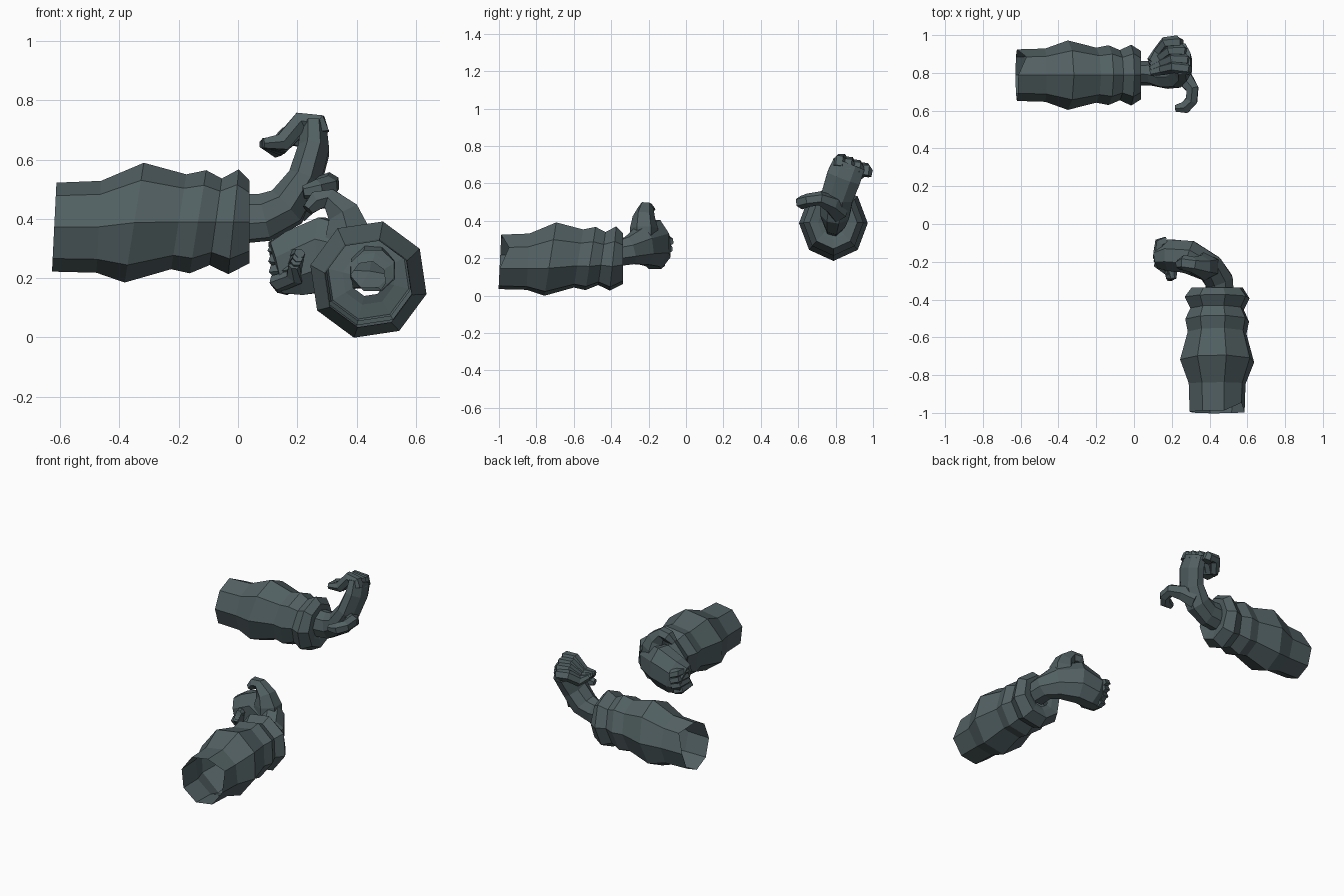
import bpy, bmesh, math
from mathutils import Vector, Matrix

if "Cube" in bpy.data.objects:
    bpy.data.objects.remove(bpy.data.objects["Cube"])

slate = bpy.data.materials.new("dark_slate")
slate.diffuse_color = (0.085, 0.118, 0.124, 1)
slate.use_nodes = True
slate.node_tree.nodes["Principled BSDF"].inputs["Base Color"].default_value = slate.diffuse_color


def loft(name, rings, mat, caps=(True, True)):
    """Skin a list of equal-length vertex rings into one flat-shaded object."""
    bm = bmesh.new()
    rows = [[bm.verts.new(mat @ p) for p in ring] for ring in rings]
    n = len(rows[0])
    for lo, hi in zip(rows, rows[1:]):
        for i in range(n):
            j = (i + 1) % n
            bm.faces.new((lo[i], lo[j], hi[j], hi[i]))
    for row, cap in zip((rows[0], rows[-1]), caps):
        if cap:
            bm.faces.new(row)
    bmesh.ops.recalc_face_normals(bm, faces=bm.faces)
    mesh = bpy.data.meshes.new(name)
    bm.to_mesh(mesh)
    bm.free()
    mesh.materials.append(slate)
    obj = bpy.data.objects.new(name, mesh)
    bpy.context.collection.objects.link(obj)


def tube(name, path, radii, mat, ref, sides=6, caps=(True, True)):
    """Tube along a path; each radius is (thickness, width along ref)."""
    pts = [Vector(p) for p in path]
    rings = []
    for k, p in enumerate(pts):
        tan = (pts[min(k + 1, len(pts) - 1)] - pts[max(k - 1, 0)]).normalized()
        side = Vector(ref)
        side = (side - tan * side.dot(tan)).normalized()
        nor = tan.cross(side)
        rn, rw = radii[k]
        angs = [2 * math.pi * (i + 0.5) / sides for i in range(sides)]
        rings.append([p + nor * rn * math.cos(a) + side * rw * math.sin(a) for a in angs])
    loft(name, rings, mat, caps)


# Sleeve profile: distance along the arm, radius, slant, sag
SLEEVE = [(-0.62, 0.150, 0.05, 0.018), (-0.47, 0.155, 0.05, 0.017), (-0.35, 0.202, 0.16, 0.003),
          (-0.20, 0.160, 0.16, 0), (-0.135, 0.174, 0.16, 0), (-0.075, 0.146, 0.14, 0),
          (-0.015, 0.177, 0.1, 0), (0.038, 0.140, 0, 0), (0.03, 0.09, 0, 0), (0.02, 0.06, 0, 0)]


def sleeve(name, mat, notch, squash):
    up = mat.to_3x3().inverted() @ Vector((0, 0, 1))
    rings = []
    for k, (x, r, slant, sag) in enumerate(SLEEVE):
        ring = []
        for i in range(8):
            a = math.pi * i / 4
            p = Vector((0, squash * r * math.cos(a), r * math.sin(a)))
            p.x = x + slant * p.dot(up)
            p -= up * sag
            if k == 0 and i == notch:
                p.x += 0.045      # worn notch in the open rim
            ring.append(p)
        rings.append(ring)
    loft(name, rings, mat, caps=(False, False))


def fingers(prefix, mat):
    # Four curled fingers whose tips converge, little finger set back
    for i in range(4):
        u = i / 3
        b = 0.045 * u * u
        path = [(0.278 - b, 0.03 + 0.14 * u, 0.30 - 0.05 * u),
                (0.272 - b, 0.035 + 0.14 * u, 0.33 - 0.05 * u),
                (0.212 - b, 0.045 + 0.125 * u, 0.34 - 0.05 * u),
                (0.15 - b / 2, 0.03 + 0.09 * u, 0.268 - 0.02 * u),
                (0.085, 0.015 + 0.06 * u, 0.265)]
        rad = [(0.034, 0.033), (0.037, 0.036), (0.036, 0.034), (0.034, 0.03), (0.019, 0.02)]
        tube(f"{prefix}_finger_{i + 1}", path, rad, mat, (0, 1, 0))


# Placement: local x runs along the arm, local z points to the knuckles
rear = Matrix.Translation((0, 0.788, 0.39))


def front(roll, x, z):
    c, s = math.cos(math.radians(roll)), math.sin(math.radians(roll))
    return Matrix(((0, -s, -c, x), (1, 0, 0, -0.375), (0, -c, s, z), (0, 0, 0, 1)))


sleeve("rear_sleeve", rear, 1, 0.91)
sleeve("front_sleeve", front(14, 0.44, 0.198), 5, 1.0)

# Wrists bending into the palms, open inside the sleeves
tube("rear_palm",
     [(0.0, 0.01, 0.01), (0.09, 0.01, 0.015), (0.165, 0.01, 0.05),
      (0.225, 0.02, 0.14), (0.255, 0.055, 0.24), (0.255, 0.085, 0.315)],
     [(0.088, 0.06), (0.084, 0.065), (0.076, 0.085), (0.062, 0.093), (0.057, 0.1), (0.047, 0.095)],
     rear, (0, 1, -0.25), 8, (False, True))
tube("front_palm",
     [(0.455, -0.375, 0.225), (0.45, -0.30, 0.24), (0.405, -0.235, 0.265),
      (0.29, -0.175, 0.28), (0.19, -0.165, 0.25), (0.125, -0.175, 0.235)],
     [(0.08, 0.075), (0.08, 0.08), (0.08, 0.11), (0.095, 0.135), (0.09, 0.12), (0.065, 0.095)],
     Matrix(), (0, 0, 1), 8, (False, True))
fingers("rear", rear)
fingers("front", front(24, 0.455, 0.187) @ Matrix.Diagonal((1, 0.78, 1, 1)))

# Thumbs, each in its own pose
tube("rear_thumb",
     [(0.20, 0.82, 0.45), (0.265, 0.775, 0.49), (0.31, 0.715, 0.52),
      (0.305, 0.655, 0.51), (0.27, 0.617, 0.497), (0.22, 0.612, 0.49)],
     [(0.06, 0.065), (0.05, 0.05), (0.037, 0.038), (0.036, 0.036), (0.036, 0.037), (0.02, 0.022)],
     Matrix(), (0, 0, 1))
tube("front_thumb",
     [(0.37, -0.225, 0.31), (0.37, -0.225, 0.36), (0.355, -0.225, 0.42),
      (0.31, -0.215, 0.468), (0.265, -0.205, 0.462), (0.235, -0.215, 0.43)],
     [(0.09, 0.075), (0.085, 0.075), (0.062, 0.06), (0.038, 0.042), (0.037, 0.042), (0.022, 0.026)],
     Matrix(), (0, 1, 0))
